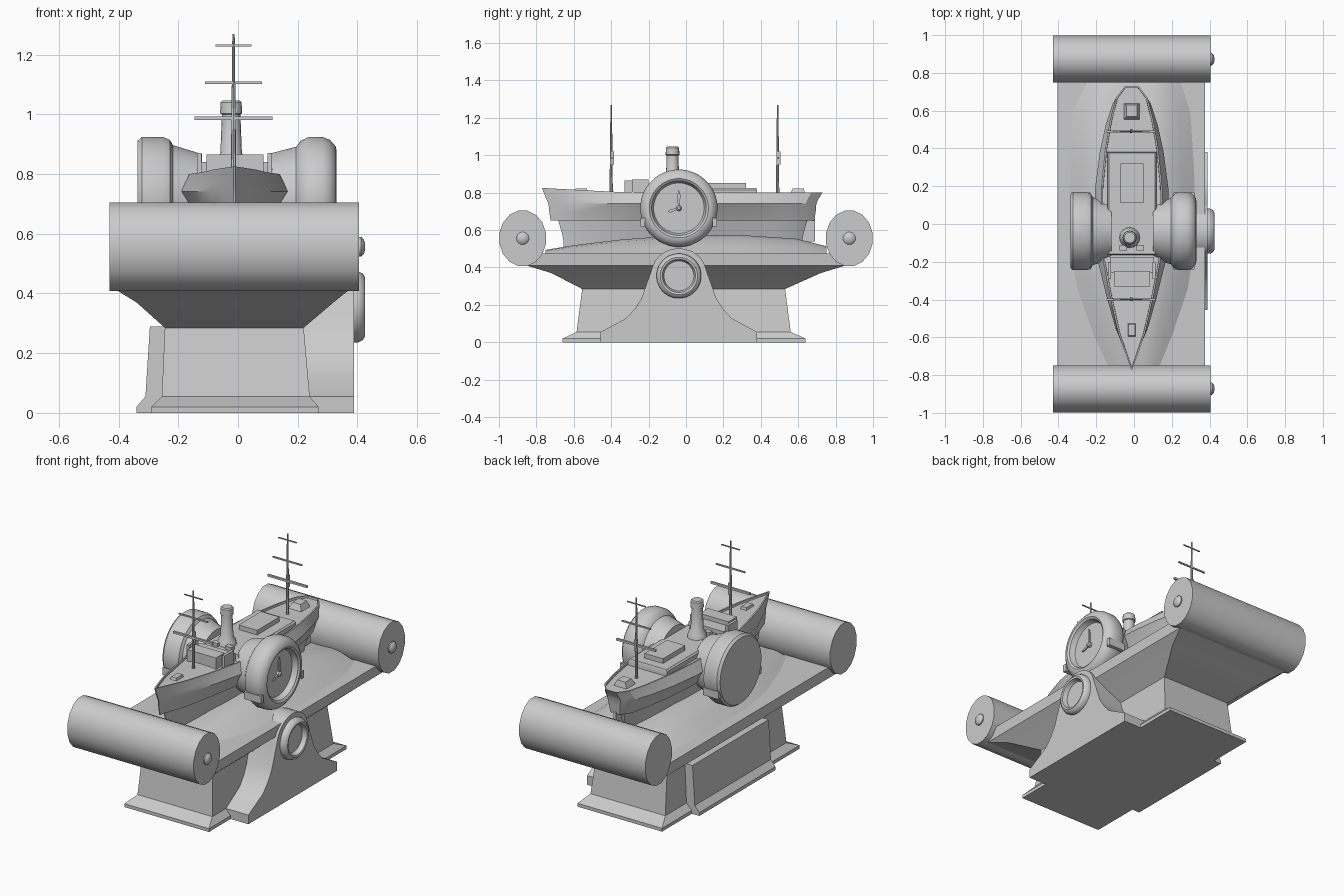
import bpy, bmesh, math

cube = bpy.data.objects.get("Cube")
if cube:
    bpy.data.objects.remove(cube)

metal = bpy.data.materials.new("pale grey metal")
metal.use_nodes = True
GREY = (0.6, 0.6, 0.6, 1)
metal.diffuse_color = GREY
metal.node_tree.nodes["Principled BSDF"].inputs["Base Color"].default_value = GREY


def finish(name, bm, angle=35):
    bmesh.ops.recalc_face_normals(bm, faces=bm.faces)
    mesh = bpy.data.meshes.new(name)
    bm.to_mesh(mesh)
    bm.free()
    mesh.materials.append(metal)
    ob = bpy.data.objects.new(name, mesh)
    bpy.context.collection.objects.link(ob)
    bpy.ops.object.select_all(action="DESELECT")
    ob.select_set(True)
    bpy.context.view_layer.objects.active = ob
    bpy.ops.object.shade_smooth_by_angle(angle=math.radians(angle))
    return ob


def loft(name, rings, angle=35, recess=None):
    """Skin closed rings of equal length; recess = (inset, depth) on the last cap."""
    bm = bmesh.new()
    vs = [[bm.verts.new(p) for p in ring] for ring in rings]
    n = len(vs[0])
    for a, b in zip(vs, vs[1:]):
        for i in range(n):
            j = (i + 1) % n
            bm.faces.new((a[i], a[j], b[j], b[i]))
    bm.faces.new(vs[0])
    top = bm.faces.new(vs[-1])
    if recess:
        bmesh.ops.recalc_face_normals(bm, faces=bm.faces)
        bmesh.ops.inset_region(bm, faces=[top], thickness=recess[0])
        bmesh.ops.inset_region(bm, faces=[top], thickness=0.001, depth=-recess[1])
    return finish(name, bm, angle)


def block(name, *levels):
    """Stacked rectangles, each level = z, x0, x1, y0, y1."""
    return loft(name, [[(a, c, z), (b, c, z), (b, d, z), (a, d, z)]
                       for z, a, b, c, d in levels])


def box(name, x0, x1, y0, y1, z0, z1):
    return block(name, (z0, x0, x1, y0, y1), (z1, x0, x1, y0, y1))


def turned(name, profile, cy, cz, sides=32, squash=1.0):
    """Lathe (radius, x) points about an axis along x."""
    turn = [2 * math.pi * (i + 0.5) / sides for i in range(sides)]
    return loft(name, [[(x, cy + r * squash * math.cos(t), cz + r * math.sin(t))
                        for t in turn] for r, x in profile])


def upright(name, profile, cx, cy, sides=16):
    """Lathe (radius, z) points about a vertical axis."""
    turn = [2 * math.pi * i / sides for i in range(sides)]
    return loft(name, [[(cx + r * math.cos(t), cy + r * math.sin(t), z)
                        for t in turn] for r, z in profile])


# Pedestal, rear plate and flared stand body
block("pedestal", (0, -.29, .27, -.66, .64), (.02, -.29, .27, -.66, .64),
      (.055, -.255, .24, -.585, .56), (.285, -.245, .22, -.555, .53))
block("rear_plate", (0, -.34, -.2, -.36, .36), (.02, -.34, -.2, -.36, .36),
      (.055, -.31, -.2, -.36, .36), (.29, -.295, -.2, -.36, .36))
block("stand_body", (.285, -.245, .22, -.555, .53), (.37, -.34, .32, -.72, .72),
      (.41, -.405, .37, -.85, .85), (.475, -.405, .375, -.85, .85))

# End rollers with their axle knobs
for side, label in ((-1, "front"), (1, "back")):
    turned(label + "_roller", [(.151, -.43), (.151, .405)], side * .873, .556, 16, .84)
    turned(label + "_roller_knob", [(.034, .40), (.034, .412), (.024, .422), (.008, .426)],
           side * .873, .556, 12)

# Curved side bracket with its small round frame
CY = -.038
half = [(.418, 0), (.418, .055), (.28, .13), (.235, .18), (.2, .235), (.17, .32), (.148, .38)]
arch = [(.148 * math.cos(t), .365 + .138 * math.sin(t))
        for t in (math.pi * i / 12 for i in range(1, 12))]
outline = half + arch + [(-y, z) for y, z in reversed(half)]
loft("side_bracket", [[(x, CY + y, z) for y, z in outline] for x in (.2, .388)])
turned("round_frame", [(.12, .38), (.12, .402), (.112, .418), (.1, .425), (.089, .422),
                       (.084, .405), (.08, .395)], CY, .355)

# Sea mound: rows across the stand following its outline, raised between the edges
rows = [(-.75, -.14, .14, .02), (-.6, -.21, .2, .045), (-.35, -.30, .285, .075),
        (-.08, -.345, .33, .095), (.28, -.34, .32, .10), (.59, -.33, .30, .08),
        (.75, -.25, .25, .04)]
swell = [0, .45, .85, 1, .95, .9, .95, 1, .85, .45, 0]
bm = bmesh.new()
grid = [[bm.verts.new((a + (b - a) * i / 10, y, .474 + h * s)) for i, s in enumerate(swell)]
        for y, a, b, h in rows]
for r0, r1 in zip(grid, grid[1:]):
    for i in range(10):
        bm.faces.new((r0[i], r0[i + 1], r1[i + 1], r1[i]))
finish("sea_mound", bm)

# Ship hull: one plan outline scaled at every level
CX = -.012
plan = [(-.77, .003), (-.68, .035), (-.58, .068), (-.4, .107), (-.2, .145), (0, .158),
        (.2, .155), (.4, .135), (.55, .11), (.67, .08), (.73, .035)]


def hull_ring(z, wide, length, sheer=0, shift=0):
    loop = [(w, y) for y, w in plan] + [(-w, y) for y, w in reversed(plan)]
    return [(CX + w * wide, y * length + shift,
             z + sheer * max(0, -y - .3) / .47) for w, y in loop]


loft("lower_hull", [hull_ring(.5, .5, .84), hull_ring(.58, .68, .86),
                    hull_ring(.66, .85, .89)], 30)
loft("upper_hull", [hull_ring(.65, .88, .94), hull_ring(.70, 1.06, .95),
                    hull_ring(.742, 1.25, .955), hull_ring(.765, 1.16, .97),
                    hull_ring(.80, 1.03, 1, .025)], 30, (.008, .012))
box("rudder", CX - .008, CX + .008, .6, .69, .54, .66)
box("stem_post", CX - .006, CX + .006, -.655, -.6, .5, .66)

# Deckhouse, hatch, bridge and small deck fittings
block("deckhouse", (.78, -.14, .118, -.165, .38), (.815, -.14, .118, -.165, .38),
      (.825, -.132, .11, -.16, .375))
box("cargo_hatch", -.072, .05, .11, .32, .82, .853)
box("bridge", -.125, .105, -.26, -.175, .78, .84)
box("bridge_roof", -.105, .085, -.33, -.25, .78, .865)
for s in (-1, 1):
    box("bridge_wing", CX + s * .118 - .008, CX + s * .118 + .008, -.29, -.2, .78, .87)
    box("skylight", CX + s * .045 - .02, CX + s * .045 + .02, -.14, -.11, .82, .845)
for y, w in ((-.56, .028), (.6, .045)):
    block("deck_locker", (.78, CX - w, CX + w, y - .05, y + .04),
          (.822, CX - w * .6, CX + w * .6, y - .03, y + .03))

# Funnel
upright("funnel", [(.055, .82), (.05, .85), (.036, .87), (.031, 1.0), (.037, 1.003),
                   (.035, 1.04), (.028, 1.046)], -.023, -.072)

# Masts with three yards each
for y, label in ((-.4, "front"), (.49, "back")):
    upright(label + "_mast", [(.009, .78), (.007, 1.0), (.004, 1.268)], -.015, y, 8)
    box(label + "_crosstree", -.022, -.008, y - .004, y + .014, .95, 1.02)
    for z, w, t in ((.986, .13, .006), (1.105, .096, .004), (1.23, .06, .003)):
        box(label + "_yard", -.015 - w, -.015 + w, y - t, y + t, z - t, z + t)

# Paddle wheel housings: clock on the left, plain cover on the right
WZ = .717
turned("clock_case", [(.15, .1), (.175, .195), (.195, .21), (.207, .235), (.207, .285),
                      (.198, .308), (.175, .328), (.158, .33), (.146, .322),
                      (.138, .295), (.135, .29)], CY, WZ, 40)
turned("plain_wheel_cover", [(.15, -.12), (.18, -.218), (.198, -.228), (.207, -.25),
                             (.207, -.322), (.195, -.336)], CY, WZ, 40)
for x0, x1 in ((-.33, -.23), (.21, .32)):
    for s in (-1, 1):
        box("wheel_clip", x0, x1, CY + s * .192 - .012, CY + s * .192 + .012, .62, .665)

# Clock hands
turned("hand_hub", [(.015, .285), (.015, .305), (.008, .312)], CY, WZ, 12)
for name, length, lean in (("minute_hand", .1, 0), ("hour_hand", .065, 1.9)):
    c, s = math.cos(lean), math.sin(lean)
    blade = [(-.005, 0), (-.008, length * .7), (0, length), (.008, length * .7), (.005, 0)]
    loft(name, [[(x, CY + a * c - b * s, WZ + a * s + b * c) for a, b in blade]
                for x in (.296, .303)])
